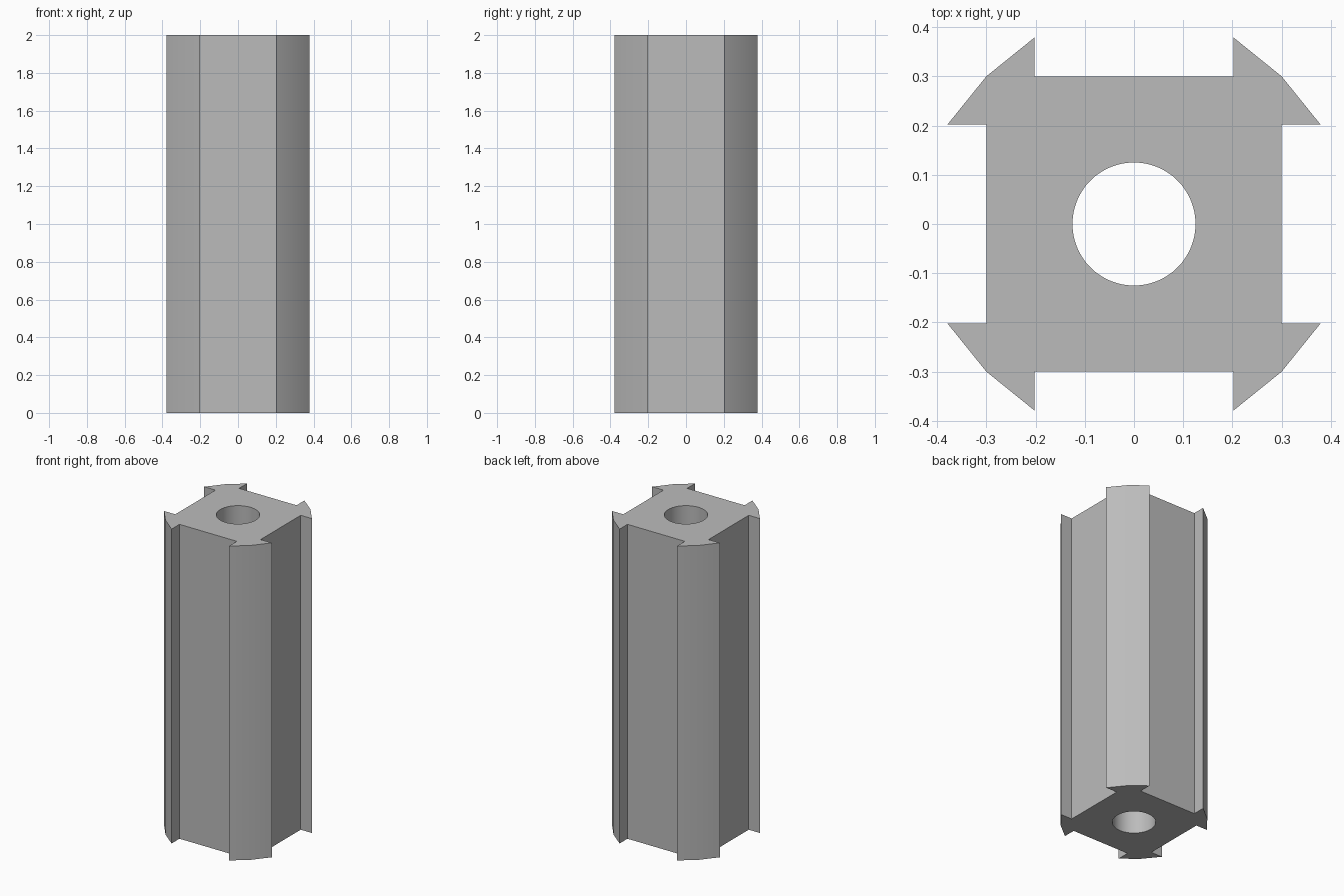
import bpy, bmesh, math
from mathutils import Vector, Matrix

if "Cube" in bpy.data.objects:
    bpy.data.objects.remove(bpy.data.objects["Cube"])

HEIGHT = 2.0
HOLE_RADIUS = 0.125
HOLE_SIDES = 64

# one flanged corner of the cross-section, counter-clockwise
CORNER = [(0.30, 0.202), (0.379, 0.202), (0.30, 0.30), (0.202, 0.379), (0.202, 0.30)]

# plain grey
grey = bpy.data.materials.new("grey")
grey.diffuse_color = (0.5, 0.5, 0.5, 1.0)
grey.use_nodes = True
grey.node_tree.nodes["Principled BSDF"].inputs["Base Color"].default_value = grey.diffuse_color


def add_loop(bm, points):
    verts = [bm.verts.new(p) for p in points]
    return [bm.edges.new((v, verts[(i + 1) % len(verts)])) for i, v in enumerate(verts)]


bm = bmesh.new()

# outline: the corner repeated at quarter turns
outline = [Matrix.Rotation(k * math.pi / 2, 3, 'Z') @ Vector((x, y, 0))
           for k in range(4) for x, y in CORNER]
edges = add_loop(bm, outline)

# round bore through the middle
step = 2 * math.pi / HOLE_SIDES
edges += add_loop(bm, [(HOLE_RADIUS * math.cos(i * step), HOLE_RADIUS * math.sin(i * step), 0)
                       for i in range(HOLE_SIDES)])

# fill the section and extrude it to full height
base = bmesh.ops.triangle_fill(bm, edges=edges, use_beauty=True)
faces = [f for f in base["geom"] if isinstance(f, bmesh.types.BMFace)]
top = bmesh.ops.extrude_face_region(bm, geom=faces, use_keep_orig=True)
bmesh.ops.translate(bm, vec=(0, 0, HEIGHT),
                    verts=[v for v in top["geom"] if isinstance(v, bmesh.types.BMVert)])
bmesh.ops.recalc_face_normals(bm, faces=bm.faces)

mesh = bpy.data.meshes.new("slotted_column")
bm.to_mesh(mesh)
bm.free()
mesh.materials.append(grey)
column = bpy.data.objects.new("slotted_column", mesh)
bpy.context.collection.objects.link(column)

# smooth bore and corner ridges, sharp slots and ends
bpy.context.view_layer.objects.active = column
column.select_set(True)
bpy.ops.object.shade_smooth_by_angle(angle=math.radians(30))
